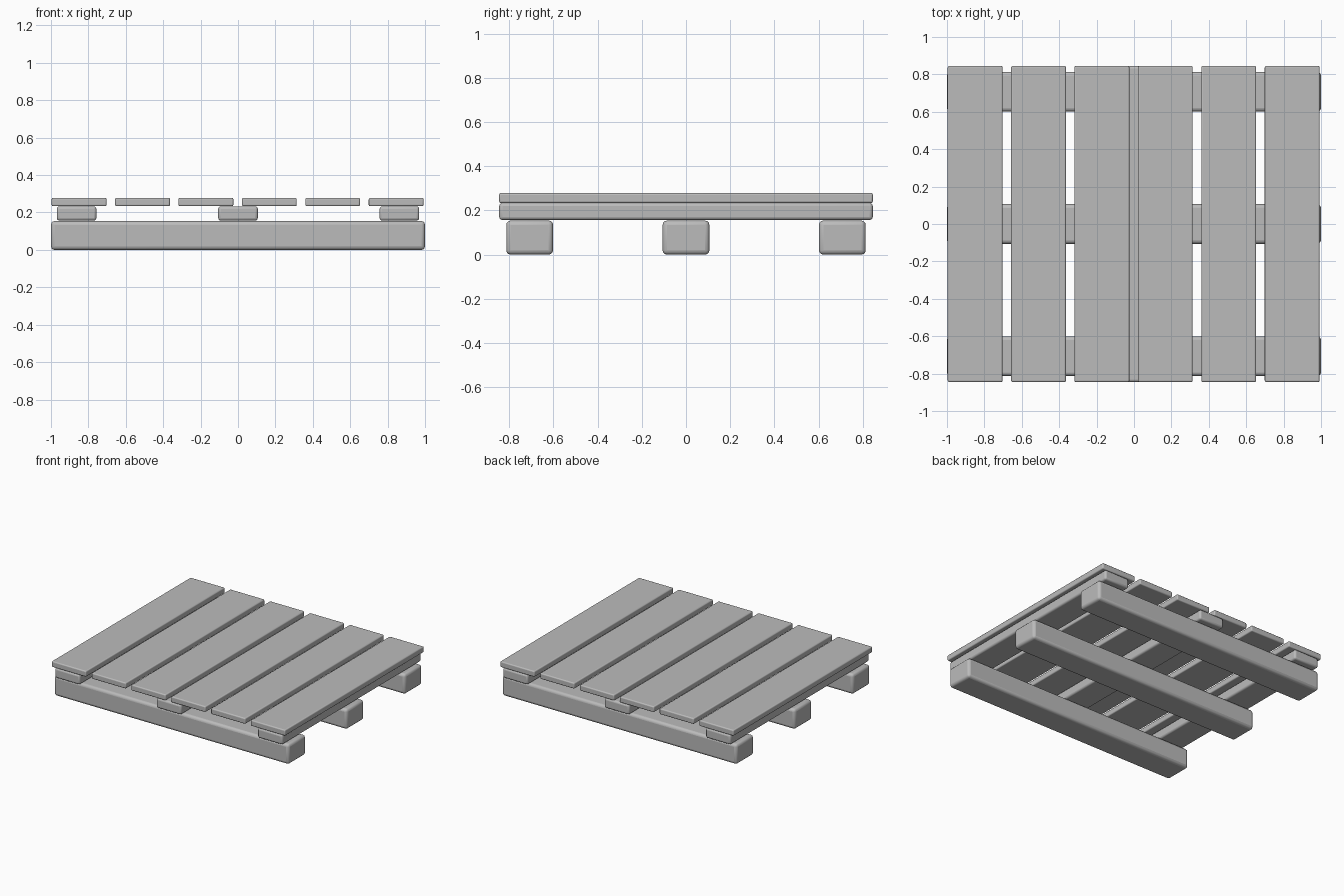
import bpy

if "Cube" in bpy.data.objects:
    bpy.data.objects.remove(bpy.data.objects["Cube"], do_unlink=True)

GREY = (0.5, 0.5, 0.5, 1.0)
mat = bpy.data.materials.new("plain grey")
mat.use_nodes = True
mat.diffuse_color = GREY
mat.node_tree.nodes["Principled BSDF"].inputs["Base Color"].default_value = GREY


def board(name, center, size, bevel):
    """Rounded timber: a box with softly bevelled edges."""
    bpy.ops.mesh.primitive_cube_add(size=1, location=center)
    ob = bpy.context.object
    ob.name = name
    ob.scale = size
    bpy.ops.object.transform_apply(location=False, rotation=False, scale=True)
    mod = ob.modifiers.new("rounded edges", "BEVEL")
    mod.width = bevel
    mod.segments = 3
    ob.data.materials.append(mat)
    bpy.ops.object.shade_smooth_by_angle()
    return ob


# Thick bottom skids running left to right
for label, y in (("front", -0.707), ("middle", 0), ("back", 0.707)):
    board(label + "_skid", (0, y, 0.077), (2.0, 0.212, 0.154), 0.02)

# Cross beams resting on the skids, front to back
for label, x in (("right", -0.863), ("center", 0), ("left", 0.863)):
    board(label + "_cross_beam", (x, 0, 0.195), (0.212, 1.69, 0.076), 0.014)

# Evenly spaced deck planks
for i in range(6):
    x = (i - 2.5) * 0.339 - 0.002
    board(f"deck_plank_{i + 1}", (x, 0, 0.256), (0.293, 1.69, 0.045), 0.008)
